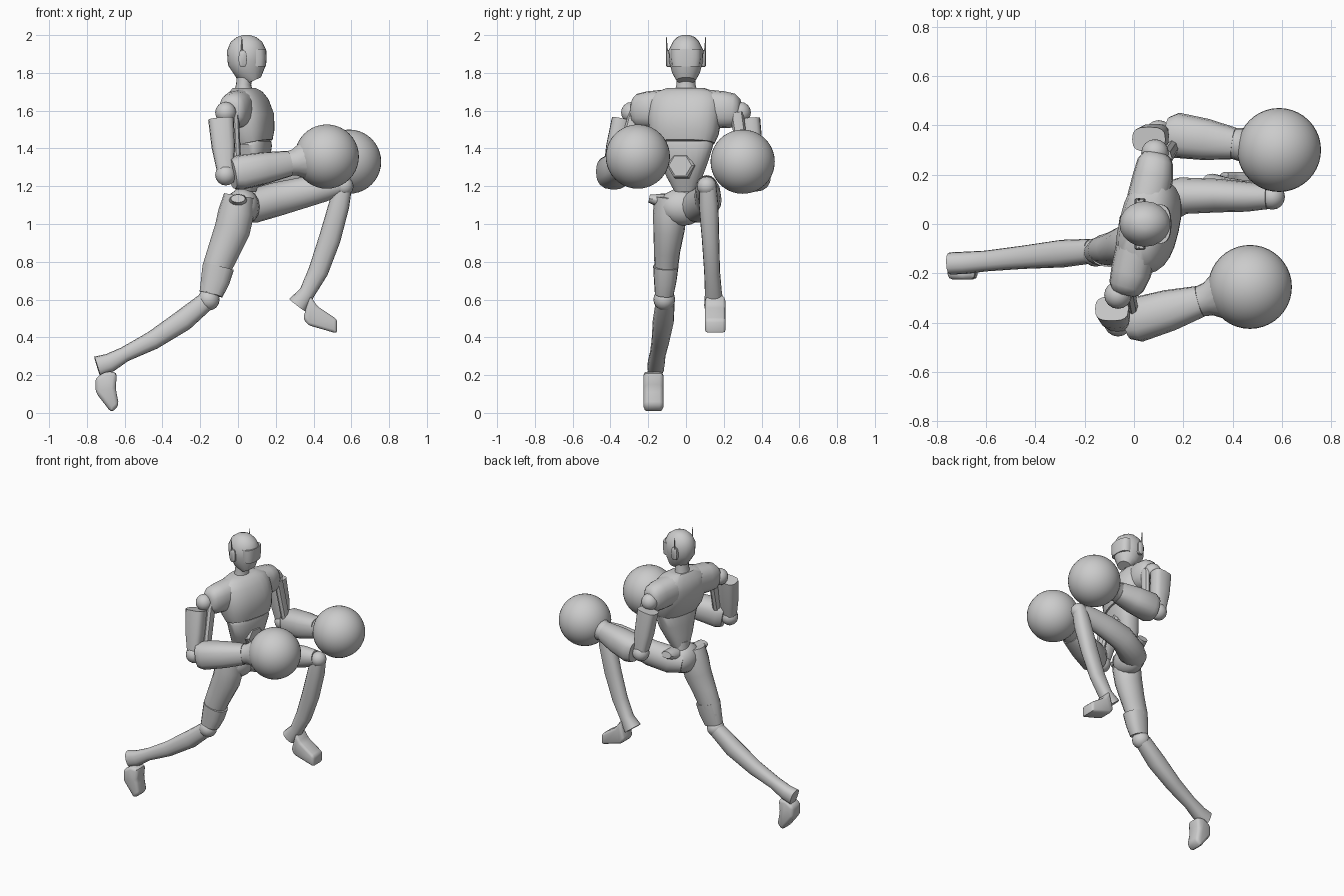
import bpy, bmesh, math
from mathutils import Vector

if "Cube" in bpy.data.objects:
    bpy.data.objects.remove(bpy.data.objects["Cube"])

grey = bpy.data.materials.new("plain grey")
grey.use_nodes = True
grey.diffuse_color = (0.6, 0.6, 0.6, 1)
grey.node_tree.nodes["Principled BSDF"].inputs["Base Color"].default_value = (0.6, 0.6, 0.6, 1)


def finish(name, bm, angle=40):
    bmesh.ops.recalc_face_normals(bm, faces=bm.faces)
    mesh = bpy.data.meshes.new(name)
    bm.to_mesh(mesh)
    bm.free()
    ob = bpy.data.objects.new(name, mesh)
    bpy.context.collection.objects.link(ob)
    mesh.materials.append(grey)
    bpy.ops.object.select_all(action="DESELECT")
    ob.select_set(True)
    bpy.context.view_layer.objects.active = ob
    bpy.ops.object.shade_smooth_by_angle(angle=math.radians(angle))
    return ob


def loft(name, rings, side=(0, 1, 0), n=16, power=2.0, angle=40):
    """Skin rings (x, y, z, half depth, half width) along their path."""
    bm = bmesh.new()
    pts = [Vector(r[:3]) for r in rings]
    loops = []
    for i, r in enumerate(rings):
        t = (pts[min(i + 1, len(pts) - 1)] - pts[max(i - 1, 0)]).normalized()
        s = Vector(side)
        s = (s - t * s.dot(t)).normalized()
        u = t.cross(s)
        loop = []
        for k in range(n):
            a = math.tau * k / n
            c, d = math.cos(a), math.sin(a)
            p = math.copysign(abs(c) ** (2 / power), c)
            q = math.copysign(abs(d) ** (2 / power), d)
            loop.append(bm.verts.new(pts[i] + u * r[3] * p + s * r[4] * q))
        loops.append(loop)
    for a, b in zip(loops, loops[1:]):
        for k in range(n):
            bm.faces.new((a[k], a[(k + 1) % n], b[(k + 1) % n], b[k]))
    bm.faces.new(loops[0])
    bm.faces.new(loops[-1])
    return finish(name, bm, angle)


def ball(name, centre, radius, seg=16, scale=(1, 1, 1)):
    bm = bmesh.new()
    bmesh.ops.create_uvsphere(bm, u_segments=seg, v_segments=seg // 2, radius=radius)
    for v in bm.verts:
        v.co = Vector(a * b for a, b in zip(v.co, scale)) + Vector(centre)
    return finish(name, bm)


def prism(name, profile, y0, y1, bevel):
    """Extrude an x-z profile between two y values and round its edges."""
    bm = bmesh.new()
    face = bm.faces.new([bm.verts.new((x, y0, z)) for x, z in profile])
    ext = bmesh.ops.extrude_face_region(bm, geom=[face])
    moved = [g for g in ext["geom"] if isinstance(g, bmesh.types.BMVert)]
    bmesh.ops.translate(bm, verts=moved, vec=(0, y1 - y0, 0))
    bmesh.ops.bevel(bm, geom=bm.edges[:], offset=bevel, segments=2, profile=0.5, affect="EDGES")
    return finish(name, bm, 45)


# Head, visor, neck and ear pieces
loft("head", [(.085, 0, 1.76, .04, .05), (.067, 0, 1.80, .08, .073), (.048, 0, 1.86, .103, .09),
              (.045, 0, 1.92, .104, .092), (.045, 0, 1.965, .083, .07), (.045, 0, 1.99, .05, .045),
              (.045, 0, 2.0, .02, .02)], n=20)
loft("visor", [(.1, 0, 1.835, .048, .074), (.102, 0, 1.88, .05, .08), (.1, 0, 1.925, .049, .08)],
     n=20, power=2.6)
loft("neck", [(.03, 0, 1.68, .055, .065), (.03, 0, 1.74, .04, .05), (.04, 0, 1.82, .045, .055)])
for label, s in (("left", 1), ("right", -1)):
    loft(label + "_ear_cup", [(.025, s * .08, 1.875, .022, .045), (.025, s * .1, 1.875, .022, .045),
                              (.025, s * .106, 1.875, .014, .035)], side=(0, 0, 1), n=12, power=3)
    loft(label + "_antenna", [(.02, s * .1, 1.91, .006, .006), (.02, s * .104, 1.99, .002, .002)], n=6)

# Torso, turned slightly at the waist
torso = [
    loft("chest", [(.055, 0, 1.43, .088, .165), (.045, 0, 1.48, .108, .185), (.03, 0, 1.56, .122, .195),
                   (.012, 0, 1.64, .108, .195), (0, 0, 1.69, .085, .175), (0, 0, 1.72, .055, .1)],
         n=24, power=2.5),
    loft("abdomen", [(.01, 0, 1.18, .05, .06), (.025, 0, 1.25, .066, .095), (.047, 0, 1.33, .08, .13),
                     (.055, 0, 1.42, .084, .16), (.055, 0, 1.44, .08, .15)], n=24, power=2.5),
    loft("belly_plate", [(.04, 0, 1.3, .078, .078), (.125, 0, 1.31, .075, .07),
                         (.137, 0, 1.31, .062, .058)], side=(0, 0, 1), n=6, angle=25),
]
for label, s in (("left", 1), ("right", -1)):
    torso.append(loft(label + "_shoulder", [(0, s * .1, 1.615, .085, .098), (0, s * .2, 1.605, .082, .098),
                                            (-.005, s * .26, 1.6, .072, .09), (-.005, s * .288, 1.6, .055, .066),
                                            (-.005, s * .296, 1.6, .035, .045)],
                      side=(0, 0, 1), power=2.4))
for ob in torso:
    ob.rotation_euler.z = math.radians(-13)
    ob.location = (.033, 0, 0)

# Arms: shoulder joint, outer shell, inner strut, elbow, forearm, glove
arms = {
    "right": (-1, (-.065, -.288, 1.59), (-.065, -.40, 1.26), (.47, -.255, 1.357)),
    "left": (1, (.085, .288, 1.59), (.10, .365, 1.25), (.588, .30, 1.33)),
}
for label, (s, shoulder, elbow, fist) in arms.items():
    sh, el, fi = Vector(shoulder), Vector(elbow), Vector(fist)
    ball(label + "_shoulder_joint", sh, .056)
    top = sh + Vector((-.025, s * .055, -.035))
    loft(label + "_upper_arm", [(*top, .068, .05), (*top.lerp(el, .5), .062, .052), (*el, .042, .04)],
         power=3)
    loft(label + "_inner_strut", [(*(sh + Vector((.045, -s * .02, 0))), .024, .035),
                                  (*(el + Vector((.06, -s * .05, .03))), .024, .032)], n=8)
    ball(label + "_elbow", el, .056)
    start = el + Vector((.035, 0, .005))
    loft(label + "_forearm", [(*start, .08, .07), (*start.lerp(fi, .08), .092, .092),
                              (*start.lerp(fi, .35), .084, .084), (*start.lerp(fi, .6), .068, .064)],
         power=2.5)
    loft(label + "_cuff", [(*start.lerp(fi, .58), .064, .062), (*start.lerp(fi, .66), .07, .068),
                           (*start.lerp(fi, .8), .115, .115)])
    ball(label + "_glove", fi, .17, seg=40)

# Pelvis and hip crests
ball("pelvis", (.025, -.02, 1.09), .1, scale=(.9, 1.25, 1))
loft("waist", [(.03, 0, 1.1, .05, .06), (.035, 0, 1.22, .045, .055)])
for label, x, y, z, tip in (("right", 0, -.12, 1.12, -.195), ("left", .05, .09, 1.15, .15)):
    loft(label + "_hip_crest", [(x, y * .4, z - .02, .05, .05), (x, y, z, .055, .04),
                                (x, tip, z + .015, .038, .022)], side=(0, 0, 1), n=12)

# Trailing right leg
loft("right_thigh", [(.005, -.085, 1.15, .08, .08), (-.01, -.085, 1.06, .095, .09), (-.03, -.09, .97, .095, .083),
                     (-.075, -.1, .86, .085, .07), (-.115, -.105, .76, .076, .062),
                     (-.15, -.115, .63, .055, .048)])
loft("right_knee_guard", [(-.1, -.107, .775, .08, .067), (-.118, -.11, .7, .074, .06),
                          (-.14, -.115, .63, .06, .05)], power=2.5)
ball("right_knee", (-.155, -.115, .6), .058)
loft("right_shin", [(-.17, -.11, .59, .05, .05), (-.29, -.12, .49, .058, .056), (-.45, -.135, .385, .05, .047),
                    (-.6, -.15, .31, .04, .042), (-.68, -.157, .265, .05, .045), (-.745, -.16, .245, .055, .045)],
     power=2.4)
prism("right_foot", [(-.755, .185), (-.755, .11), (-.67, 0), (-.63, .04), (-.648, .13), (-.64, .215), (-.7, .22)],
      -.225, -.12, .02)

# Raised left leg
loft("left_thigh", [(.0, .03, 1.08, .07, .07), (.08, .065, 1.095, .09, .09), (.2, .115, 1.13, .09, .075),
                    (.34, .115, 1.165, .082, .068), (.46, .11, 1.19, .07, .06), (.54, .11, 1.205, .05, .05)])
ball("left_knee", (.56, .11, 1.2), .052)
loft("left_shin", [(.56, .115, 1.21, .045, .045), (.535, .12, 1.1, .055, .052), (.485, .13, .92, .058, .046),
                   (.425, .138, .75, .053, .042), (.365, .145, .635, .042, .045), (.315, .15, .57, .055, .054)],
     power=2.4)
prism("left_foot", [(.345, .5), (.38, .625), (.42, .565), (.525, .495), (.525, .42), (.37, .465)],
      .1, .21, .016)
